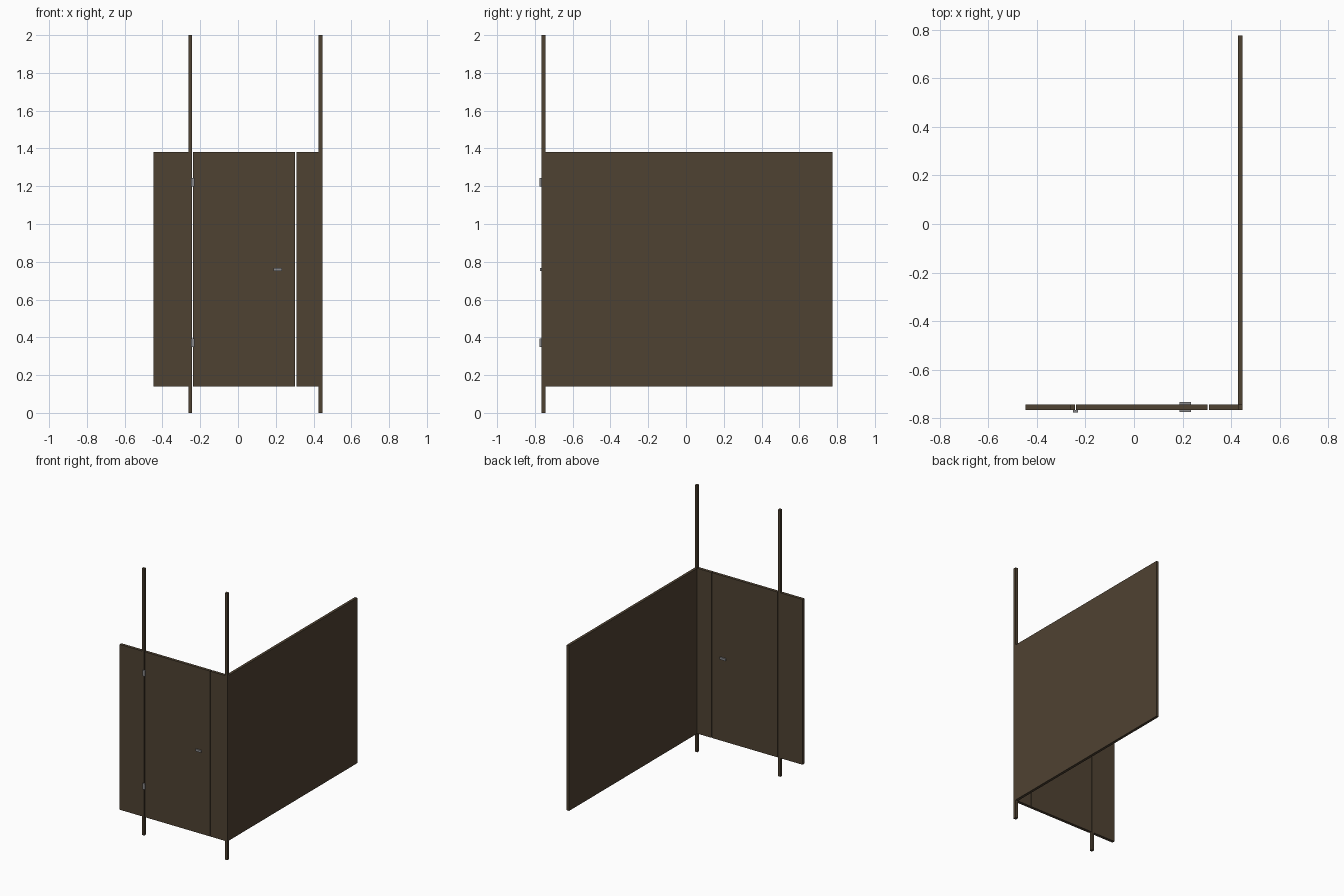
import bpy, bmesh

if "Cube" in bpy.data.objects:
    bpy.data.objects.remove(bpy.data.objects["Cube"])


def material(name, color):
    m = bpy.data.materials.new(name)
    m.diffuse_color = color
    m.use_nodes = True
    m.node_tree.nodes["Principled BSDF"].inputs["Base Color"].default_value = m.diffuse_color
    return m


BROWN = material("brown_laminate", (0.078, 0.054, 0.032, 1))
METAL = material("grey_metal", (0.25, 0.25, 0.26, 1))


def box(name, x, y, z, mat):
    """Box from (min, max) ranges on each axis."""
    bm = bmesh.new()
    bmesh.ops.create_cube(bm, size=1)
    for v in bm.verts:
        v.co = [r[0] if c < 0 else r[1] for c, r in zip(v.co, (x, y, z))]
    me = bpy.data.meshes.new(name)
    bm.to_mesh(me)
    bm.free()
    me.materials.append(mat)
    ob = bpy.data.objects.new(name, me)
    bpy.context.collection.objects.link(ob)
    return ob


FRONT = (-0.765, -0.743)   # thickness of the front wall
PANEL_Z = (0.14, 1.38)     # height range shared by all panels

# full-height posts
box("left_post", (-0.263, -0.243), FRONT, (0, 2), BROWN)
box("corner_post", (0.427, 0.447), FRONT, (0, 2), BROWN)

# front panels and door, with narrow gaps beside the door
box("left_front_panel", (-0.447, -0.263), FRONT, PANEL_Z, BROWN)
box("door", (-0.238, 0.303), FRONT, PANEL_Z, BROWN)
box("right_front_panel", (0.309, 0.427), FRONT, PANEL_Z, BROWN)

# long side partition
box("side_panel", (0.427, 0.447), (FRONT[1], 0.775), PANEL_Z, BROWN)

# hinges on the front face
for name, z in (("lower_hinge", 0.372), ("upper_hinge", 1.221)):
    box(name, (-0.25, -0.231), (-0.775, FRONT[0]), (z - 0.022, z + 0.022), METAL)

# handle passing through the door
box("door_handle", (0.187, 0.234), (-0.773, -0.733), (0.752, 0.768), METAL)
